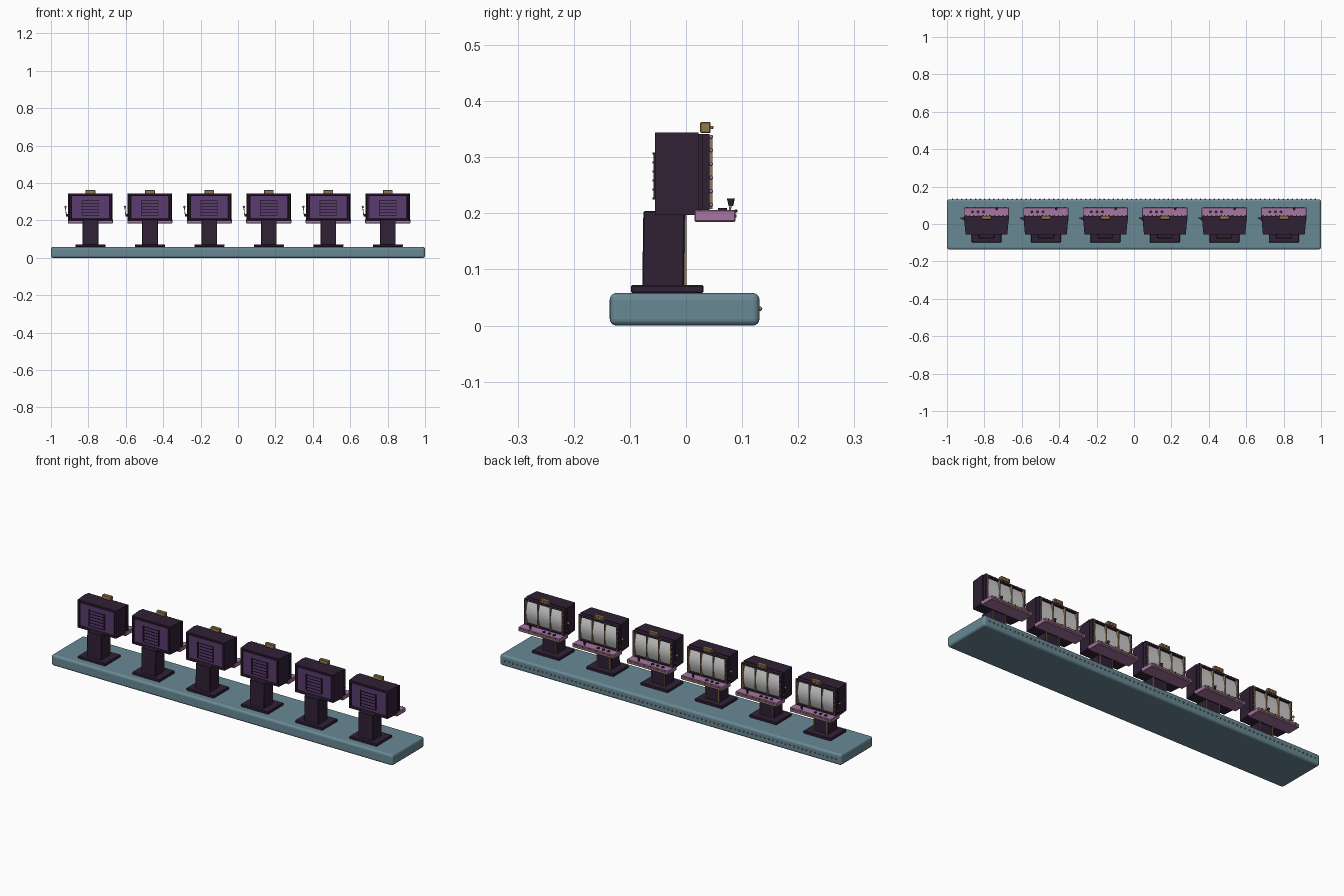
import bpy, bmesh, math
from mathutils import Matrix, Vector

if "Cube" in bpy.data.objects:
    bpy.data.objects.remove(bpy.data.objects["Cube"])


def material(name, rgb):
    m = bpy.data.materials.new(name)
    m.diffuse_color = (*rgb, 1)
    m.use_nodes = True
    m.node_tree.nodes["Principled BSDF"].inputs["Base Color"].default_value = m.diffuse_color
    return m


BLUE = material("blue_base", (0.14, 0.25, 0.30))
DARK = material("dark_purple", (0.03, 0.015, 0.036))
PURPLE = material("panel_purple", (0.10, 0.045, 0.16))
PINK = material("pink", (0.38, 0.18, 0.36))
GOLD = material("gold", (0.30, 0.19, 0.08))
GREY = material("reel_grey", (0.55, 0.55, 0.55))


def finish(name, bm, mat, bevel=0, seg=1, smooth=False):
    bmesh.ops.recalc_face_normals(bm, faces=bm.faces)
    if bevel:
        bmesh.ops.bevel(bm, geom=list(bm.edges), offset=bevel, segments=seg,
                        profile=0.5, affect='EDGES')
    me = bpy.data.meshes.new(name)
    bm.to_mesh(me)
    bm.free()
    me.materials.append(mat)
    if smooth:
        me.shade_smooth()
    ob = bpy.data.objects.new(name, me)
    bpy.context.collection.objects.link(ob)
    return ob


def add_box(bm, x, y, z):
    m = Matrix.Translation([(a + b) / 2 for a, b in (x, y, z)]) @ \
        Matrix.Diagonal([b - a for a, b in (x, y, z)] + [1])
    return bmesh.ops.create_cube(bm, size=1, matrix=m)["verts"]


def boxes(name, mat, items, bevel=0, seg=1):
    bm = bmesh.new()
    for x, y, z in items:
        add_box(bm, x, y, z)
    return finish(name, bm, mat, bevel, seg)


def beads(name, mat, points, r):
    bm = bmesh.new()
    for p in points:
        bmesh.ops.create_uvsphere(bm, u_segments=8, v_segments=6, radius=r,
                                  matrix=Matrix.Translation(p))
    return finish(name, bm, mat, smooth=True)


def rod(name, mat, a, b, r1, r2=None, seg=12):
    a, b = Vector(a), Vector(b)
    bm = bmesh.new()
    rot = (b - a).to_track_quat('Z', 'Y').to_matrix().to_4x4()
    bmesh.ops.create_cone(bm, cap_ends=True, segments=seg, radius1=r1,
                          radius2=r1 if r2 is None else r2, depth=(b - a).length,
                          matrix=Matrix.Translation((a + b) / 2) @ rot)
    return finish(name, bm, mat)


# long rounded base with a beaded trim along the back
boxes("base", BLUE, [((-1, 1), (-0.136, 0.131), (0.0, 0.058))], 0.012, 4)
beads("base_trim_beads", GOLD,
      [(-0.97 + 1.94 * i / 79, 0.132, 0.03) for i in range(80)], 0.004)

# ---- one machine around x = 0 ----
parts = []
add = parts.append

# foot and pedestal
add(boxes("foot", DARK, [((-0.08, 0.08), (-0.098, 0.031), (0.058, 0.072))], 0.002))
bm = bmesh.new()
for v in add_box(bm, (-0.042, 0.042), (-0.078, -0.004), (0.07, 0.204)):
    if v.co.z > 0.1:
        v.co.y += 0.002
add(finish("pedestal", bm, DARK, 0.002))
add(boxes("pedestal_trim", GOLD, [((s * 0.038 - 0.002, s * 0.038 + 0.002),
                                  (-0.004, 0.001), (0.072, 0.198)) for s in (-1, 1)]))

# cabinet tapering to the front, with a recessed front panel
bm = bmesh.new()
for v in add_box(bm, (-0.119, 0.119), (-0.055, 0.022), (0.197, 0.344)):
    if v.co.y < 0:
        v.co.x *= 0.94
bm.faces.ensure_lookup_table()
bm.normal_update()
front = min(bm.faces, key=lambda f: f.calc_center_median().y)
bmesh.ops.inset_region(bm, faces=[front], thickness=0.011, depth=0)
bmesh.ops.inset_region(bm, faces=[front], thickness=0.003, depth=-0.007)
add(finish("cabinet", bm, DARK))
add(boxes("front_panel", PURPLE, [((-0.098, 0.098), (-0.052, -0.047), (0.212, 0.330))]))
# thin vent slats standing off the front panel
slats = [((-0.045, 0.045), (-0.0595, -0.058), (0.225 + 0.016 * i, 0.228 + 0.016 * i))
         for i in range(6)]
slats += [((s * 0.045 - 0.002, s * 0.045 + 0.002), (-0.058, -0.05), (0.225, 0.308))
          for s in (-1, 1)]
add(boxes("vent_slats", DARK, slats))

# stepped surround on the player side
add(boxes("cabinet_step", DARK, [((-0.115, 0.115), (0.020, 0.030), (0.202, 0.341))]))
W, Z0, Z1 = 0.118, 0.204, 0.341
add(boxes("reel_frame", DARK, [
    ((-W, -W + 0.011), (0.029, 0.042), (Z0, Z1)), ((W - 0.011, W), (0.029, 0.042), (Z0, Z1)),
    ((-W + 0.011, W - 0.011), (0.029, 0.042), (Z1 - 0.010, Z1)),
    ((-W + 0.011, W - 0.011), (0.029, 0.042), (Z0, Z0 + 0.008))]))
add(boxes("reel_dividers", GOLD, [((x - 0.0018, x + 0.0018), (0.029, 0.047), (0.208, 0.336))
                                  for x in (-0.107, -0.036, 0.036, 0.107)]))

# three bulging reels
bm = bmesh.new()
for cx in (-0.0715, 0, 0.0715):
    ring = []
    for i in range(13):
        t = i / 12
        y, z = 0.030 + 0.014 * math.sin(math.pi * t), 0.211 + 0.121 * t
        ring.append([bm.verts.new((cx + s * 0.033, y, z)) for s in (-1, 1)])
    for a, b in zip(ring, ring[1:]):
        bm.faces.new((a[0], a[1], b[1], b[0]))
    bm.faces.new([r[0] for r in ring])
    bm.faces.new([r[1] for r in ring])
    bm.faces.new((ring[0][0], ring[0][1], ring[-1][1], ring[-1][0]))
add(finish("reels", bm, GREY))

# bulbs round the surround
pts = [(s * 0.1125, 0.045, 0.215 + 0.0243 * i) for s in (-1, 1) for i in range(6)]
pts += [(-0.09 + 0.0225 * i, 0.045, 0.3365) for i in range(9)]
add(beads("bulbs", PINK, pts, 0.0035))

# gold topper
add(boxes("topper", GOLD, [((-0.026, 0.026), (0.025, 0.044), (0.343, 0.363))], 0.002))
add(beads("topper_bulbs", GOLD, [(x, 0.046, 0.353) for x in (-0.016, 0, 0.016)], 0.003))

# control shelf with trim and buttons
add(boxes("control_shelf", PINK, [((-0.121, 0.121), (0.015, 0.088), (0.185, 0.206))], 0.002))
add(boxes("shelf_trim", GOLD, [((-0.110, 0.110), (0.087, 0.090), (0.193, 0.198))]))
add(beads("shelf_beads", DARK, [(-0.10 + 0.04 * i, 0.089, 0.204) for i in range(6)], 0.003))
for i, x in enumerate((-0.075, -0.045, -0.015)):
    add(rod(f"button_{i + 1}", DARK, (x, 0.065, 0.205), (x, 0.065, 0.2095), 0.008))
add(rod("knob_stem", GOLD, (0.055, 0.078, 0.205), (0.055, 0.080, 0.216), 0.002))
add(rod("knob", DARK, (0.055, 0.080, 0.213), (0.055, 0.080, 0.226), 0.004, 0.007))

# side pull lever
add(rod("lever_hub", DARK, (-0.112, 0.030, 0.228), (-0.130, 0.030, 0.228), 0.006))
add(rod("lever_arm", GOLD, (-0.129, 0.030, 0.226), (-0.134, 0.032, 0.270), 0.0018))
add(beads("lever_ball", PINK, [(-0.134, 0.032, 0.273)], 0.006))

# ---- row of six machines ----
for i in range(6):
    x = -0.789 + 0.318 * i
    for p in parts:
        ob = p if i == 5 else p.copy()
        ob.name = f"{p.name}_machine_{i + 1}" if i < 5 else p.name
        ob.location.x = x
        if i < 5:
            bpy.context.collection.objects.link(ob)
